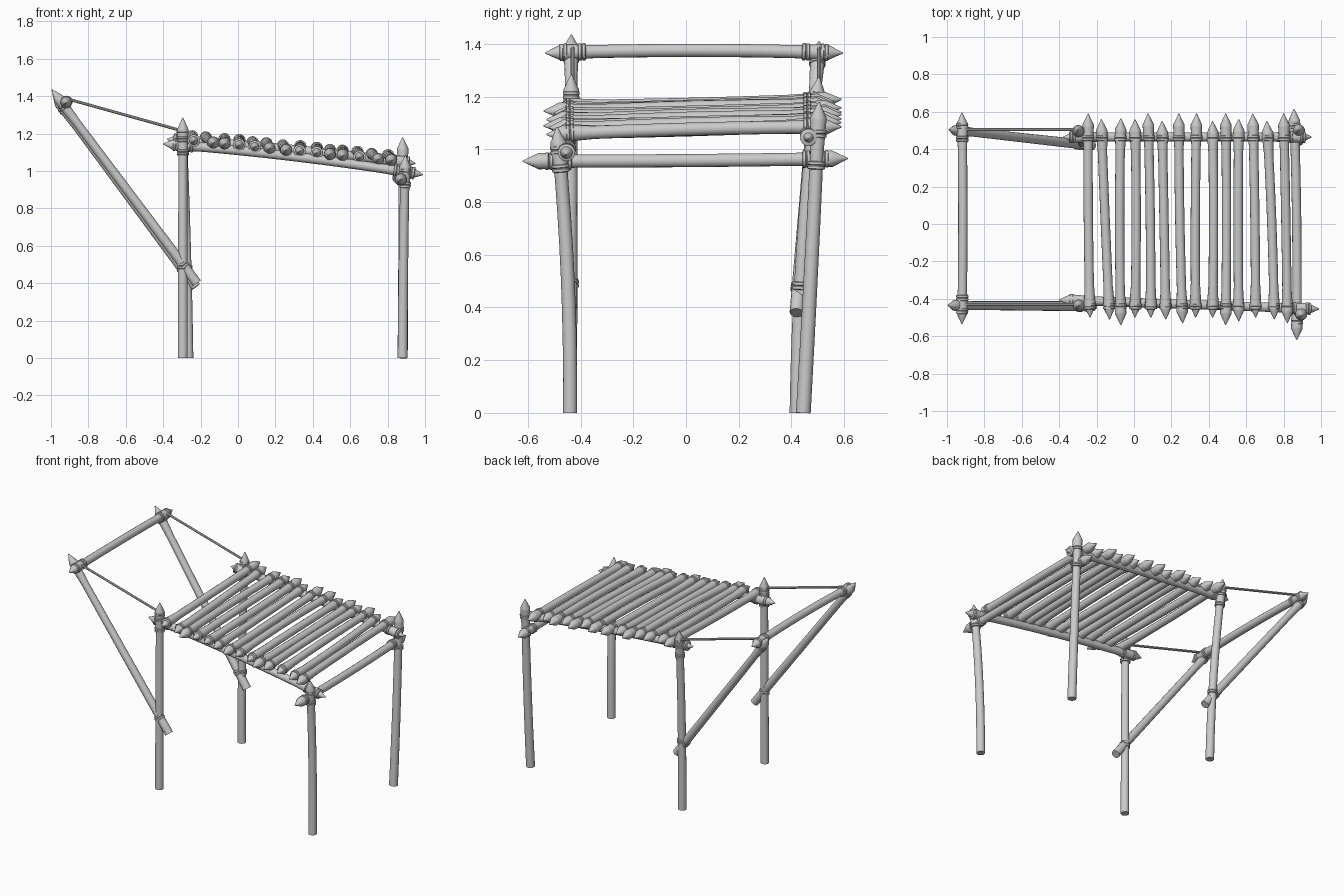
import bpy, bmesh, math, random
from mathutils import Vector

random.seed(4)
cube = bpy.data.objects.get("Cube")
if cube:
    bpy.data.objects.remove(cube)

wood = bpy.data.materials.new("grey_wood")
wood.use_nodes = True
GREY = (0.6, 0.6, 0.6, 1)
wood.diffuse_color = GREY
wood.node_tree.nodes["Principled BSDF"].inputs["Base Color"].default_value = GREY


def arc(a, m, b, t):
    """Point on the bent line through a, m and b."""
    return a * (2 * t - 1) * (t - 1) + m * 4 * t * (1 - t) + b * t * (2 * t - 1)


def sweep(name, path, stations, sides=14):
    """Round solid along a bent line; stations are (t, radius)."""
    a, m, b = path
    bm = bmesh.new()
    rings = []
    for t, r in stations:
        d = (arc(a, m, b, t + 0.01) - arc(a, m, b, t - 0.01)).normalized()
        u = d.cross(Vector((0.31, 0.2, 0.93) if abs(d.z) < 0.8 else (1, 0, 0))).normalized()
        v = d.cross(u)
        c = arc(a, m, b, t)
        ring = []
        for i in range(sides):
            w = 2 * math.pi * i / sides
            ring.append(bm.verts.new(c + u * r * math.cos(w) + v * r * math.sin(w)))
        rings.append(ring)
    for lo, hi in zip(rings, rings[1:]):
        for i in range(sides):
            j = (i + 1) % sides
            bm.faces.new((lo[i], lo[j], hi[j], hi[i]))
    bm.faces.new(rings[0][::-1])
    bm.faces.new(rings[-1])
    me = bpy.data.meshes.new(name)
    bm.to_mesh(me)
    bm.free()
    me.materials.append(wood)
    ob = bpy.data.objects.new(name, me)
    bpy.context.collection.objects.link(ob)
    bpy.context.view_layer.objects.active = ob
    bpy.ops.object.select_all(action="DESELECT")
    ob.select_set(True)
    bpy.ops.object.shade_smooth_by_angle(angle=math.radians(35))


def pole(name, a, b, mid=None, r=0.025, r_end=None, tip_a=True, tip_b=True, ties=()):
    """Bent pole with carved spear tips and rope lashings at distances from a."""
    a, b = Vector(a), Vector(b)
    m = Vector(mid) if mid else (a + b) / 2
    path, length = (a, m, b), (b - a).length
    r_end = r_end or r
    tip, flare = 0.06 / length, 0.006
    s, e = (tip if tip_a else 0), (1 - tip if tip_b else 1)
    body = [(s + (e - s) * k / 8, r + (r_end - r) * k / 8) for k in range(9)]
    head = [(0, 0.002), (s, r + flare), (s + 0.01 / length, r + flare)] if tip_a else []
    tail = [(e - 0.01 / length, r_end + flare), (e, r_end + flare), (1, 0.002)] if tip_b else []
    core = body[1 if tip_a else 0:8 if tip_b else 9]
    sweep(name, path, head + core + tail)
    for d in ties:
        c = (d if d > 0 else length + d) / length
        h = 0.016 / length
        bumps = ((-1, 0), (-0.8, 0.008), (-0.2, 0.008), (0, 0.004), (0.2, 0.008), (0.8, 0.008), (1, 0))
        sweep(name + "_lashing", path, [(c + k * h, r_end + q) for k, q in bumps])


# Upright posts
pole("front_right_post", (-0.295, -0.44, 0), (-0.295, -0.435, 1.285), r=0.027, r_end=0.024,
     tip_a=False, ties=(0.49, 1.10, 1.17, 1.205))
pole("back_right_post", (-0.265, 0.42, 0), (-0.30, 0.505, 1.275), (-0.278, 0.445, 0.64), r=0.027, r_end=0.024,
     tip_a=False, ties=(0.48, 1.10, 1.17, 1.205))
pole("front_left_post", (0.88, -0.44, 0), (0.895, -0.49, 1.085), (0.885, -0.45, 0.54), r=0.027, r_end=0.025,
     tip_a=False, ties=(0.93, 1.0))
pole("back_left_post", (0.88, 0.445, 0), (0.88, 0.505, 1.18), (0.883, 0.477, 0.59), r=0.028, r_end=0.025,
     tip_a=False, ties=(0.94, 1.06))

# Slanted struts leaning out past the posts
pole("front_strut", (-0.22, -0.44, 0.40), (-0.995, -0.435, 1.435), r=0.027, r_end=0.023,
     tip_a=False, ties=(0.12, -0.11))
pole("back_strut", (-0.225, 0.42, 0.38), (-0.99, 0.505, 1.41), r=0.027, r_end=0.023,
     tip_a=False, ties=(0.12, -0.10))

# Cross bars
pole("upper_bar", (-0.92, -0.535, 1.365), (-0.92, 0.595, 1.365), (-0.915, 0.03, 1.375), ties=(0.07, 0.14, -0.07, -0.14))
pole("lower_bar", (0.87, -0.62, 0.955), (0.855, 0.615, 0.965), (0.87, 0, 0.957), ties=(0.10, 0.17, -0.09, -0.16))

# Sloping side beams
pole("front_beam", (-0.40, -0.405, 1.145), (0.99, -0.455, 0.98), (0.29, -0.43, 1.078), ties=(0.07, 0.15, -0.06, -0.14))
pole("back_beam", (-0.38, 0.465, 1.17), (0.95, 0.465, 1.04), (0.29, 0.465, 1.115), ties=(0.05, 0.13, -0.05, -0.12))

# Tie ropes from the struts to the posts
for side, y in (("front", -0.43), ("back", 0.505)):
    p, q = Vector((-0.91, y, 1.385)), Vector((-0.30, y, 1.215))
    sweep(side + "_tie_rope", (p, (p + q) / 2, q), [(0, 0.008), (0.5, 0.008), (1, 0.008)], 8)

# Deck slats: x at the back, x at the front, back tip, front tip
slats = ((-0.245, -0.235, 0.59, -0.5), (-0.175, -0.13, 0.56, -0.51), (-0.07, -0.07, 0.565, -0.54),
         (0.005, 0.005, 0.56, -0.5), (0.075, 0.09, 0.59, -0.5), (0.15, 0.17, 0.55, -0.51),
         (0.24, 0.26, 0.59, -0.53), (0.335, 0.33, 0.59, -0.5), (0.42, 0.42, 0.55, -0.5),
         (0.49, 0.49, 0.59, -0.54), (0.56, 0.56, 0.56, -0.52), (0.635, 0.65, 0.59, -0.5),
         (0.71, 0.75, 0.55, -0.51), (0.80, 0.82, 0.59, -0.53))
for xb, xf, yb, yf in slats:
    front = Vector((xf, yf, 1.138 - 0.1 * xf))
    back = Vector((xb, yb, 1.165 - 0.1 * xb))
    mid = (front + back) / 2 + Vector((random.uniform(-0.008, 0.008), 0, random.uniform(-0.006, 0.012)))
    pole("deck_slat", front, back, mid, r=0.025, ties=(-0.44 - yf, 0.46 - yb))
